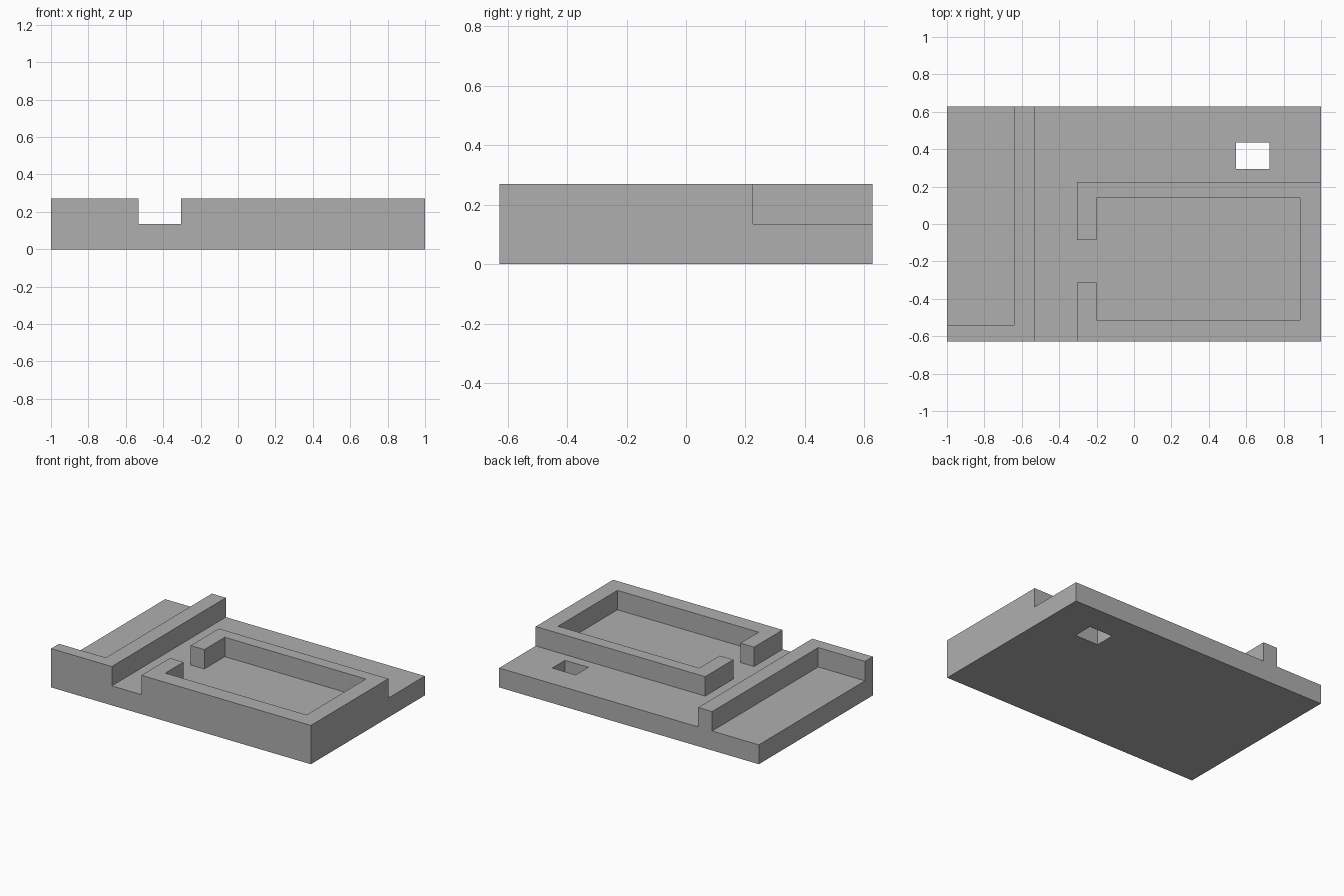
import bpy
import bmesh

HALF_X, HALF_Y = 1.0, 0.627
FLOOR, TOP = 0.135, 0.27
OUT_X, OUT_Y = HALF_X + 0.1, HALF_Y + 0.1   # cutters overshoot the block

cube = bpy.data.objects.get("Cube")
if cube:
    bpy.data.objects.remove(cube, do_unlink=True)

grey = bpy.data.materials.new("plain_grey")
grey.use_nodes = True
grey.diffuse_color = (0.43, 0.43, 0.43, 1)
grey.node_tree.nodes["Principled BSDF"].inputs["Base Color"].default_value = grey.diffuse_color


def prism(name, outline, z0, z1):
    """Extrude a flat outline from z0 up to z1."""
    bm = bmesh.new()
    face = bm.faces.new([bm.verts.new((x, y, z0)) for x, y in outline])
    grown = bmesh.ops.extrude_face_region(bm, geom=[face], use_keep_orig=True)
    verts = [v for v in grown["geom"] if isinstance(v, bmesh.types.BMVert)]
    bmesh.ops.translate(bm, verts=verts, vec=(0, 0, z1 - z0))
    bmesh.ops.recalc_face_normals(bm, faces=bm.faces)
    mesh = bpy.data.meshes.new(name)
    bm.to_mesh(mesh)
    bm.free()
    mesh.materials.append(grey)
    obj = bpy.data.objects.new(name, mesh)
    bpy.context.collection.objects.link(obj)
    return obj


def rect(x0, x1, y0, y1):
    return [(x0, y0), (x1, y0), (x1, y1), (x0, y1)]


def cut(target, name, outline, z0, z1):
    """Subtract a prism from the target and discard the cutter."""
    cutter = prism(name, outline, z0, z1)
    cutter.hide_render = True
    mod = target.modifiers.new(name, "BOOLEAN")
    mod.operation, mod.solver, mod.object = "DIFFERENCE", "EXACT", cutter
    bpy.context.view_layer.objects.active = target
    bpy.ops.object.modifier_apply(modifier=mod.name)
    bpy.data.objects.remove(cutter, do_unlink=True)


# Solid block at full wall height
block = prism("walled_base", rect(-HALF_X, HALF_X, -HALF_Y, HALF_Y), 0, TOP)

# Side tray, open to the right and the back
cut(block, "side_tray", rect(-OUT_X, -0.64, -0.54, OUT_Y), FLOOR, TOP + 0.1)

# Channel, doorway, inner room and back ledge share one floor
WALL, ROOM = -0.305, -0.2
recess = [
    (-0.533, -OUT_Y), (WALL, -OUT_Y),
    (WALL, -0.313), (ROOM, -0.313),
    (ROOM, -0.513), (0.887, -0.513), (0.887, 0.14), (ROOM, 0.14),
    (ROOM, -0.085), (WALL, -0.085),
    (WALL, 0.225), (OUT_X, 0.225), (OUT_X, OUT_Y), (-0.533, OUT_Y),
]
cut(block, "recessed_floor", recess, FLOOR, TOP + 0.1)

# Rectangular hole through the back ledge
cut(block, "through_hole", rect(0.545, 0.725, 0.295, 0.435), -0.1, TOP + 0.1)
